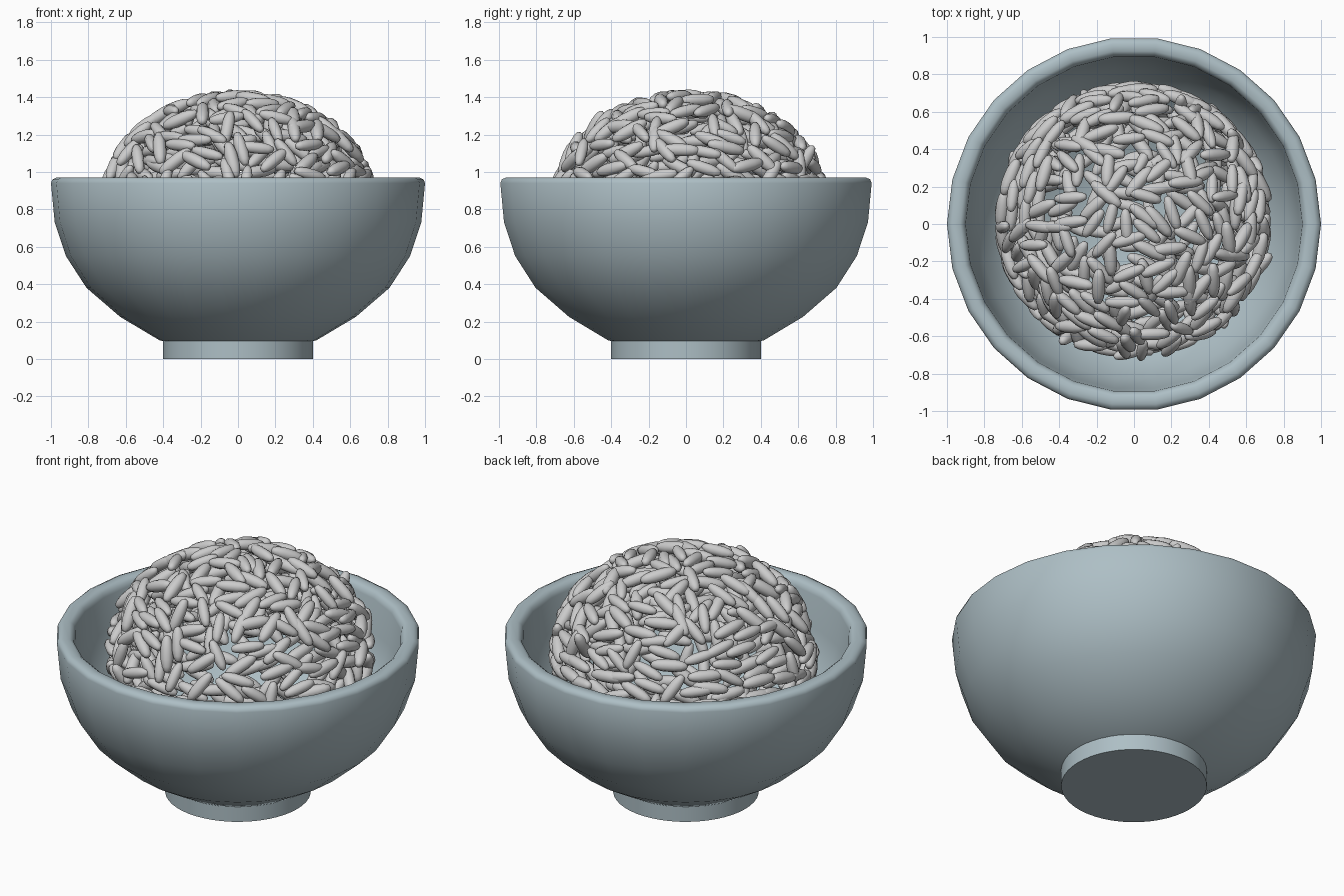
import bpy, bmesh, math, random
from mathutils import Vector, Matrix

if "Cube" in bpy.data.objects:
    bpy.data.objects.remove(bpy.data.objects["Cube"])

random.seed(4)


def material(name, color):
    m = bpy.data.materials.new(name)
    m.diffuse_color = color
    m.use_nodes = True
    m.node_tree.nodes["Principled BSDF"].inputs["Base Color"].default_value = m.diffuse_color
    return m


def finish(bm, name, mat=None, angle=40):
    mesh = bpy.data.meshes.new(name)
    bm.to_mesh(mesh)
    bm.free()
    ob = bpy.data.objects.new(name, mesh)
    bpy.context.collection.objects.link(ob)
    if mat:
        mesh.materials.append(mat)
    bpy.ops.object.select_all(action='DESELECT')
    ob.select_set(True)
    bpy.context.view_layer.objects.active = ob
    bpy.ops.object.shade_smooth_by_angle(angle=math.radians(angle))
    return ob


def lathe(bm, profile, sides):
    """Spin an (r, z) profile around z; r = 0 ends close to a point."""
    rings = []
    for r, z in profile:
        if r == 0:
            rings.append([bm.verts.new((0, 0, z))] * sides)
        else:
            rings.append([bm.verts.new((r * math.cos(2 * math.pi * i / sides),
                                        r * math.sin(2 * math.pi * i / sides), z))
                          for i in range(sides)])
    for a, b in zip(rings, rings[1:]):
        for i in range(sides):
            j = (i + 1) % sides
            bm.faces.new(dict.fromkeys((a[i], a[j], b[j], b[i])))
    bmesh.ops.recalc_face_normals(bm, faces=bm.faces)


glaze = material("glaze", (0.42, 0.52, 0.56, 1))

# Bowl: outer wall, rounded rim, inner wall
bm = bmesh.new()
lathe(bm, [(0, 0.05), (0.25, 0.06), (0.42, 0.1), (0.63, 0.225), (0.81, 0.38),
           (0.92, 0.55), (0.98, 0.73), (1.0, 0.94), (0.992, 0.96), (0.97, 0.97),
           (0.93, 0.97), (0.91, 0.955), (0.9, 0.93), (0.885, 0.74), (0.83, 0.58),
           (0.73, 0.43), (0.57, 0.3), (0.38, 0.2), (0.2, 0.155), (0, 0.15)], 26)
finish(bm, "bowl", glaze, 60)

# Foot ring
bm = bmesh.new()
lathe(bm, [(0, 0), (0.4, 0), (0.4, 0.11), (0, 0.11)], 48)
finish(bm, "bowl_foot", glaze)

# Rice grains, heaped as a dome with no two centres too close
bm = bmesh.new()
grain_profile = [(0, -0.098), (0.017, -0.09), (0.027, -0.066), (0.033, -0.03),
                 (0.033, 0.03), (0.027, 0.066), (0.017, 0.09), (0, 0.098)]
grain = bmesh.new()
lathe(grain, grain_profile, 10)
grain_mesh = bpy.data.meshes.new("grain_shape")
grain.to_mesh(grain_mesh)
grain.free()

centres = []
for _ in range(6000):
    if len(centres) >= 560:
        break
    up = random.uniform(-0.3, 1)
    az = random.uniform(0, 2 * math.pi)
    flat = math.sqrt(1 - up * up)
    normal = Vector((flat * math.cos(az), flat * math.sin(az), up))
    depth = random.choice((1, 1, 0.95, 0.88, 0.8))
    p = Vector((normal.x * 0.71 * depth, normal.y * 0.71 * depth + 0.02,
                0.85 + normal.z * 0.56 * depth))
    if any((p - c).length < 0.072 for c in centres):
        continue
    centres.append(p)
    # Lie along the heap surface, with a slight random tilt
    heading = Vector((random.gauss(0, 1), random.gauss(0, 1), random.gauss(0, 0.35)))
    axis = heading - normal * heading.dot(normal) * 0.9
    axis.normalize()
    rot = axis.to_track_quat('Z', 'Y').to_matrix().to_4x4()
    mat = Matrix.Translation(p) @ rot @ Matrix.Scale(random.uniform(0.9, 1.08), 4)
    start = len(bm.verts)
    bm.from_mesh(grain_mesh)
    bm.verts.ensure_lookup_table()
    bmesh.ops.transform(bm, matrix=mat, verts=bm.verts[start:])
bpy.data.meshes.remove(grain_mesh)
finish(bm, "rice_grains", None, 80)
